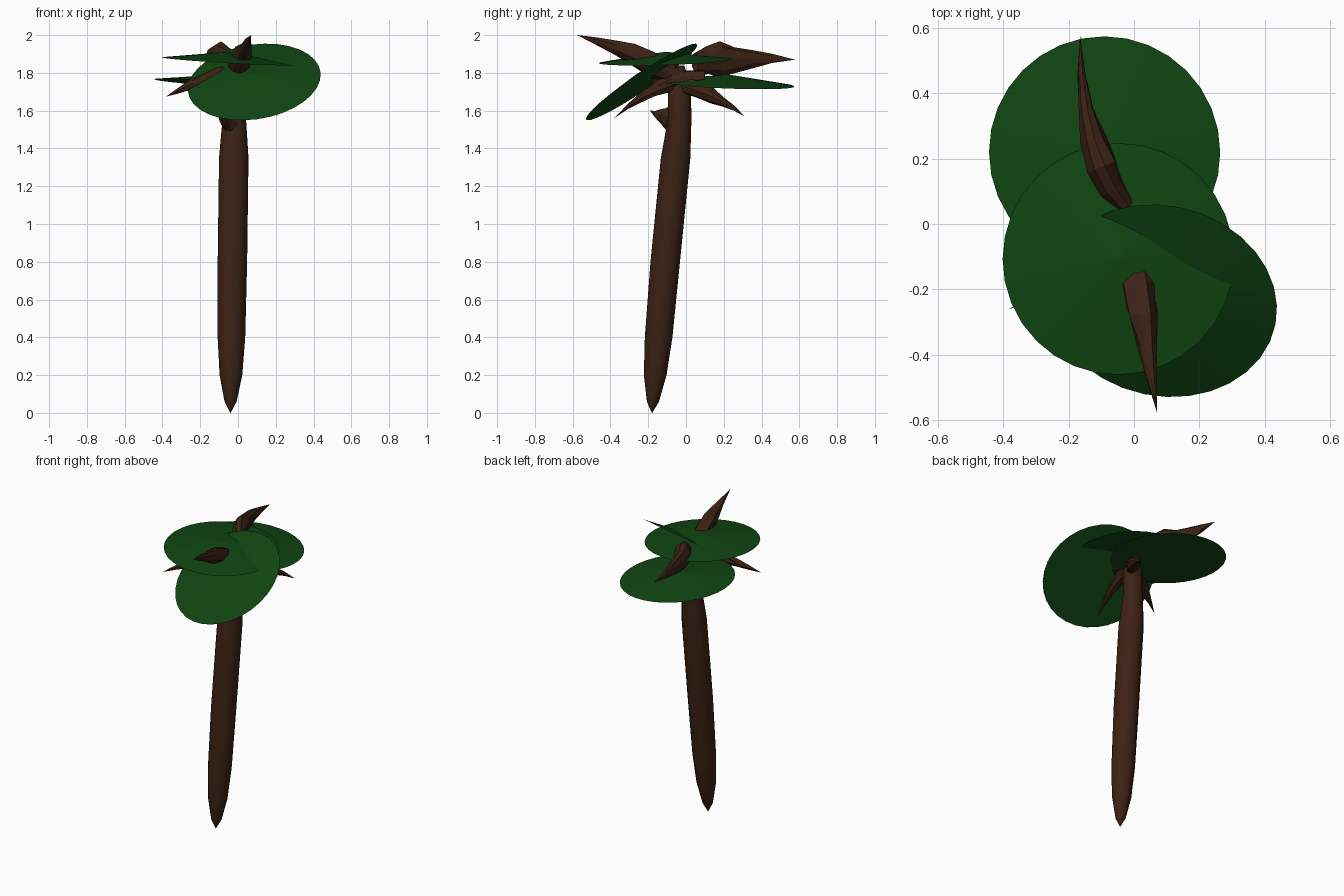
import bpy, bmesh, math, random
from mathutils import Vector

if "Cube" in bpy.data.objects:
    bpy.data.objects.remove(bpy.data.objects["Cube"])

random.seed(4)
UP = Vector((0, 0, 1))


def material(name, rgb):
    m = bpy.data.materials.new(name)
    m.diffuse_color = (*rgb, 1)
    m.use_nodes = True
    m.node_tree.nodes["Principled BSDF"].inputs["Base Color"].default_value = m.diffuse_color
    return m


BARK = material("bark", (0.045, 0.016, 0.007))
LEAF = material("leaf", (0.005, 0.06, 0.006))


def finish(bm, name, mat, smooth=None):
    bmesh.ops.remove_doubles(bm, verts=bm.verts, dist=1e-5)
    bmesh.ops.recalc_face_normals(bm, faces=bm.faces)
    me = bpy.data.meshes.new(name)
    bm.to_mesh(me)
    bm.free()
    ob = bpy.data.objects.new(name, me)
    bpy.context.collection.objects.link(ob)
    me.materials.append(mat)
    if smooth:
        bpy.ops.object.select_all(action='DESELECT')
        ob.select_set(True)
        bpy.context.view_layer.objects.active = ob
        bpy.ops.object.shade_smooth_by_angle(angle=math.radians(smooth))
    return ob


def loft(name, rings, smooth=None):
    """Skin equal-length rings of points and cap both ends."""
    bm = bmesh.new()
    rows = [[bm.verts.new(p) for p in r] for r in rings]
    n = len(rows[0])
    for a, b in zip(rows, rows[1:]):
        for k in range(n):
            bm.faces.new((a[k], a[k - 1], b[k - 1], b[k]))
    bm.faces.new(rows[0])
    bm.faces.new(rows[-1])
    return finish(bm, name, BARK, smooth)


def ring(centre, side, up, sides, rough=0.0):
    out = []
    for k in range(sides):
        a = math.tau * k / sides
        j = 1 + random.uniform(-rough, rough)
        out.append(centre + (side * math.cos(a) + up * math.sin(a)) * j)
    return out


# Leaning trunk, pointed at the foot: height, y, radius
TRUNK = [(0, -0.18, 0.001), (0.06, -0.175, 0.032), (0.2, -0.163, 0.06),
         (0.4, -0.145, 0.073), (0.8, -0.11, 0.078), (1.35, -0.055, 0.078),
         (1.56, -0.033, 0.062), (1.74, -0.035, 0.06), (1.84, -0.04, 0.03)]
loft("trunk", [ring(Vector((-0.04 + 0.013 * z, y, z)), Vector((r, 0, 0)),
                    Vector((0, r, 0)), 12) for z, y, r in TRUNK], smooth=40)


# Jagged branches: curve from start past a bend to a sharp tip
def branch(name, start, bend, tip, width, height, steps=6):
    a, b, c = Vector(start), Vector(bend), Vector(tip)
    rings = []
    for i in range(steps + 1):
        t = i / steps
        p = a.lerp(b, t).lerp(b.lerp(c, t), t)
        d = (b - a).lerp(c - b, t)
        side = d.cross(UP).normalized()
        f = min(0.6 + 1.3 * t, (1 - t) / 0.65, 1) + 0.005
        rings.append(ring(p, side * width * f, UP * height * f, 9, 0.17))
    loft(name, rings)


branch("front_upper_branch", (-0.01, 0, 1.76), (0.02, -0.26, 1.91),
       (0.07, -0.575, 2.0), 0.058, 0.075)
branch("back_upper_branch", (-0.02, 0.05, 1.85), (-0.16, 0.2, 1.89),
       (-0.165, 0.575, 1.87), 0.05, 0.09)
branch("left_branch", (0.02, -0.04, 1.8), (-0.18, -0.15, 1.78),
       (-0.38, -0.26, 1.675), 0.05, 0.055)
branch("back_lower_branch", (-0.02, -0.05, 1.74), (0.11, 0.14, 1.71),
       (0.21, 0.31, 1.57), 0.042, 0.05)
branch("front_lower_branch", (0.01, 0.1, 1.78), (0, -0.16, 1.77),
       (-0.02, -0.38, 1.56), 0.045, 0.052)
branch("trunk_stub", (-0.03, -0.03, 1.55), (-0.06, -0.11, 1.54),
       (-0.1, -0.19, 1.6), 0.05, 0.07)


# Shallow leaf cones: base centre and tilt normal
def leaf_disc(name, centre, normal, radius=0.355, height=0.05, sides=32):
    bm = bmesh.new()
    bmesh.ops.create_cone(bm, cap_ends=True, segments=sides,
                          radius1=radius, radius2=0, depth=height)
    rot = UP.rotation_difference(Vector(normal).normalized())
    for v in bm.verts:
        v.co = rot @ (v.co + UP * height / 2) + Vector(centre)
    return finish(bm, name, LEAF)


leaf_disc("top_leaf_disc", (-0.048, -0.107, 1.862), (0.057, -0.03, 1))
leaf_disc("back_leaf_disc", (-0.09, 0.22, 1.742), (0.07, 0.04, 1))
leaf_disc("front_leaf_disc", (0.086, -0.235, 1.752), (-0.13, -0.556, 0.82))
